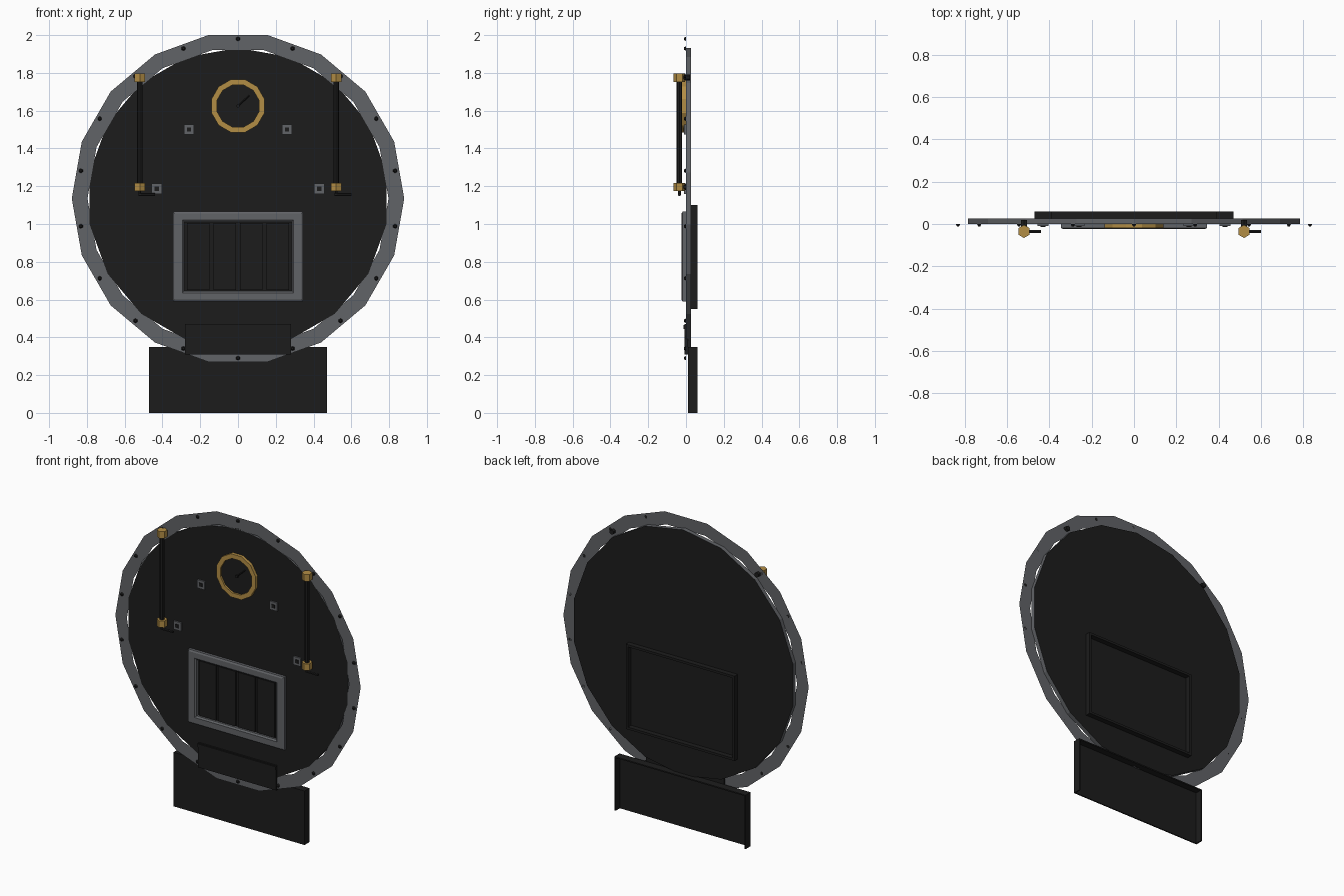
import bpy, bmesh
from math import pi, cos, sin, radians
from mathutils import Matrix, Vector

if "Cube" in bpy.data.objects:
    bpy.data.objects.remove(bpy.data.objects["Cube"])


def material(name, r, g, b):
    m = bpy.data.materials.new(name)
    m.diffuse_color = (r, g, b, 1)
    m.use_nodes = True
    m.node_tree.nodes["Principled BSDF"].inputs["Base Color"].default_value = m.diffuse_color
    return m


BLACK = material("black_iron", 0.012, 0.012, 0.012)
STEEL = material("dull_steel", 0.12, 0.125, 0.135)
BRASS = material("brass", 0.45, 0.27, 0.06)
CZ = 1.135      # height of the round plate's centre


def finish(name, bm, mat):
    bmesh.ops.recalc_face_normals(bm, faces=bm.faces)
    me = bpy.data.meshes.new(name)
    bm.to_mesh(me)
    bm.free()
    ob = bpy.data.objects.new(name, me)
    bpy.context.collection.objects.link(ob)
    if mat:
        me.materials.append(mat)
    return ob


def box(name, x0, x1, y0, y1, z0, z1, mat):
    bm = bmesh.new()
    c = Vector(((x0 + x1) / 2, (y0 + y1) / 2, (z0 + z1) / 2))
    s = Matrix.Diagonal((x1 - x0, y1 - y0, z1 - z0, 1))
    bmesh.ops.create_cube(bm, size=1, matrix=Matrix.Translation(c) @ s)
    return finish(name, bm, mat)


def rod(name, a, b, r, n, mat, turn=0.0, r2=None):
    a, b = Vector(a), Vector(b)
    rot = (b - a).to_track_quat('Z', 'Y').to_matrix().to_4x4()
    bm = bmesh.new()
    bmesh.ops.create_cone(bm, cap_ends=True, segments=n, radius1=r,
                          radius2=r if r2 is None else r2, depth=(b - a).length,
                          matrix=Matrix.Translation((a + b) / 2) @ rot @ Matrix.Rotation(turn, 4, 'Z'))
    return finish(name, bm, mat)


def loft(name, loops, mat, closed=True):
    """Join matching point loops into a skin; closed wraps last to first."""
    bm = bmesh.new()
    vs = [[bm.verts.new(p) for p in lp] for lp in loops]
    n = len(vs[0])
    for k in range(len(vs) if closed else len(vs) - 1):
        a, b = vs[k], vs[(k + 1) % len(vs)]
        for i in range(n):
            j = (i + 1) % n
            bm.faces.new((a[i], a[j], b[j], b[i]))
    return finish(name, bm, mat)


def circle(r, y, n, cz, off=0.0):
    return [(r * cos(2 * pi * i / n + off), y, cz + r * sin(2 * pi * i / n + off)) for i in range(n)]


def rect(hx, z0, z1, y):
    return [(-hx, y, z0), (hx, y, z0), (hx, y, z1), (-hx, y, z1)]


# round plate: black faces with a steel rim wall
plate = rod("round_plate", (0, 0, CZ), (0, 0.027, CZ), 0.797, 18, BLACK)
plate.data.materials.append(STEEL)
for p in plate.data.polygons:
    if abs(p.normal.y) < 0.5:
        p.material_index = 1

# thin flange around the plate, with rivets
loft("outer_flange", [circle(0.88, 0, 18, CZ), circle(0.797, 0, 18, CZ)], STEEL, closed=False)
for i in range(18):
    t = radians(90 + 20 * i)
    x, z = 0.845 * cos(t), CZ + 0.845 * sin(t)
    rod("flange_rivet", (x, 0, z), (x, -0.011, z), 0.012, 6, BLACK, r2=0.006)

# base skirt: front sheet with top and side returns, open behind and below
box("skirt_front", -0.47, 0.47, 0.01, 0.018, 0, 0.35, BLACK)
box("skirt_top", -0.47, 0.47, 0.018, 0.06, 0.342, 0.35, BLACK)
for s in (-1, 1):
    x0, x1 = sorted((s * 0.47, s * 0.462))
    box("skirt_side", x0, x1, 0.018, 0.06, 0, 0.342, BLACK)

# shallow open tray on the back
loft("rear_tray_wall", [rect(0.39, 0.55, 1.1, 0.027), rect(0.39, 0.55, 1.1, 0.06),
                        rect(0.375, 0.565, 1.085, 0.06), rect(0.375, 0.565, 1.085, 0.027)], BLACK)

# fire door frame and vertical slats
loft("door_frame", [rect(0.345, 0.59, 1.065, 0), rect(0.345, 0.59, 1.065, -0.018),
                    rect(0.335, 0.60, 1.055, -0.024), rect(0.295, 0.635, 1.02, -0.024),
                    rect(0.285, 0.645, 1.01, -0.016), rect(0.285, 0.645, 1.01, 0)], STEEL)
for i in range(4):
    x = -0.21 + 0.14 * i
    box("door_slat", x - 0.06, x + 0.06, -0.012, 0, 0.65, 1.005, BLACK)

# low panel and ledge under the door
box("lower_panel", -0.28, 0.28, -0.008, 0.01, 0.31, 0.47, BLACK)
box("lower_ledge", -0.28, 0.28, -0.014, 0, 0.445, 0.465, BLACK)

# pressure dial: brass bezel, dark face and pointer
DZ, o = 1.625, pi / 12
loft("dial_bezel", [circle(0.145, 0, 12, DZ, o), circle(0.145, -0.02, 12, DZ, o),
                    circle(0.115, -0.02, 12, DZ, o), circle(0.115, 0, 12, DZ, o)], BRASS)
rod("dial_face", (0, 0, DZ), (0, -0.008, DZ), 0.116, 12, BLACK, o)
rod("dial_pointer", (0, -0.012, DZ), (0.06, -0.012, DZ + 0.055), 0.004, 4, BLACK)
rod("dial_hub", (0, -0.006, DZ), (0, -0.018, DZ), 0.01, 6, BLACK)

# square bolts on both sides
for s in (-1, 1):
    for x, z in ((0.26, 1.5), (0.43, 1.187)):
        x *= s
        box("bolt_plate", x - 0.027, x + 0.027, -0.01, 0, z - 0.027, z + 0.027, STEEL)
        box("bolt_head", x - 0.011, x + 0.011, -0.014, -0.01, z - 0.011, z + 0.011, BLACK)

# water gauges: tube, hex fittings, stubs and drain handles
for x in (-0.52, 0.52):
    rod("gauge_tube", (x, -0.035, 1.2), (x, -0.035, 1.77), 0.015, 8, BLACK)
    for z in (1.196, 1.775):
        rod("gauge_fitting", (x, -0.035, z - 0.022), (x, -0.035, z + 0.022), 0.031, 6, BRASS)
        rod("gauge_stub", (x, -0.02, z), (x, 0.02, z), 0.016, 6, BLACK)
    rod("drain_stem", (x, -0.035, 1.15), (x, -0.035, 1.18), 0.008, 6, BLACK)
    rod("drain_handle", (x - 0.008, -0.035, 1.155), (x + 0.08, -0.035, 1.155), 0.008, 6, BLACK)
